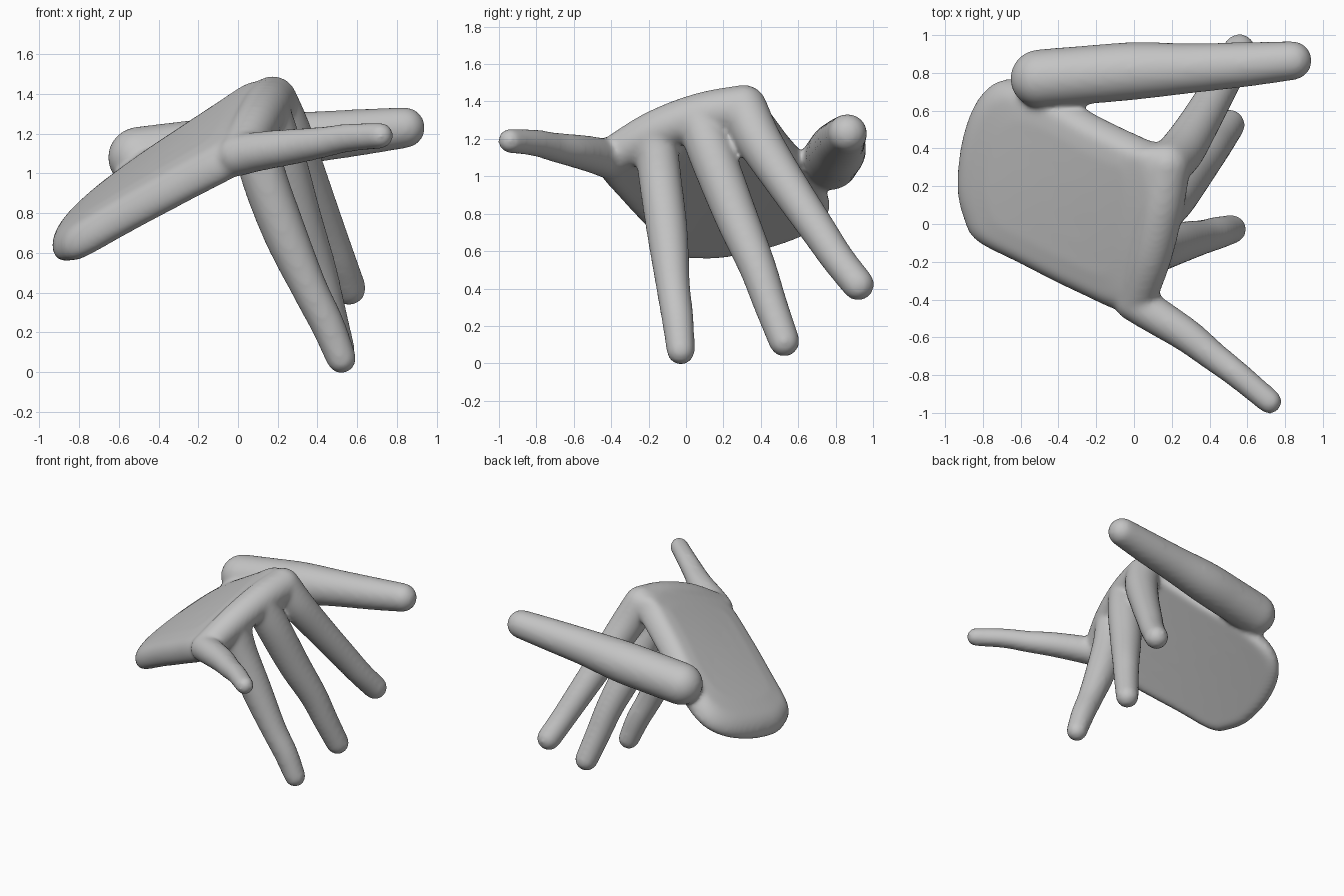
import bpy, bmesh, math
from mathutils import Vector

if "Cube" in bpy.data.objects:
    bpy.data.objects.remove(bpy.data.objects["Cube"])

skin = bpy.data.materials.new("plain grey")
skin.use_nodes = True
GREY = (0.55, 0.55, 0.55, 1)
skin.diffuse_color = GREY
skin.node_tree.nodes["Principled BSDF"].inputs["Base Color"].default_value = GREY


def spline(p, i, t, closed):
    """Catmull-Rom point between p[i] and p[i + 1]."""
    n = len(p)
    pick = (lambda k: p[k % n]) if closed else (lambda k: p[min(max(k, 0), n - 1)])
    a, b, c, d = (Vector(pick(i + k)) for k in (-1, 0, 1, 2))
    return 0.5 * (2 * b + (c - a) * t + (2 * a - 5 * b + 4 * c - d) * t * t
                  + (3 * b - a - 3 * c + d) * t ** 3)


def loft(bm, rings):
    """Skin a list of point rings and close both ends."""
    loops = [[bm.verts.new(co) for co in ring] for ring in rings]
    n = len(loops[0])
    for lo, hi in zip(loops, loops[1:]):
        for i in range(n):
            j = (i + 1) % n
            bm.faces.new((lo[i], lo[j], hi[j], hi[i]))
    bm.faces.new(loops[0][::-1])
    bm.faces.new(loops[-1])


def finger(bm, points, sides=24):
    """Tapered round-ended tube through (x, y, z, radius) points."""
    path = [spline(points, i, t / 6, False)
            for i in range(len(points) - 1) for t in range(6)]
    path.append(Vector(points[-1]))
    stations = []
    for k, p in enumerate(path):
        a, b = path[max(k - 1, 0)], path[min(k + 1, len(path) - 1)]
        stations.append((p.xyz, (b.xyz - a.xyz).normalized(), p.w))
    caps = [math.radians(d) for d in (15, 30, 45, 60, 75, 87)]
    c, d, r = stations[0]
    start = [(c - d * r * math.sin(a), d, r * math.cos(a)) for a in reversed(caps)]
    c, d, r = stations[-1]
    end = [(c + d * r * math.sin(a), d, r * math.cos(a)) for a in caps]
    side = Vector((0.9, 0.5, 0.3))
    rings = []
    for c, d, r in start + stations + end:
        side = (side - d * side.dot(d)).normalized()
        up = d.cross(side)
        rings.append([c + r * (side * math.cos(q) + up * math.sin(q))
                      for q in (2 * math.pi * i / sides for i in range(sides))])
    loft(bm, rings)


def palm_height(x, y):
    """Sloping, slightly twisted and arched mid-surface of the palm."""
    return 1.225 + 0.70 * x + 0.27 * y + 0.08 * x * y - 0.08 * y * y


def palm(bm, outline):
    """Slab with a flat underside, domed back and low rounded rim."""
    edge = [spline(outline, i, t / 5, True) for i in range(len(outline)) for t in range(5)]
    centre = sum(edge, Vector((0, 0))) / len(edge)
    normal = Vector((-0.63, -0.27, 1)).normalized()

    def ring(scale, lift):
        out = []
        for e in edge:
            p = centre + (e - centre) * scale
            half = 0.095 + 0.012 * p.x
            out.append(Vector((p.x, p.y, palm_height(p.x, p.y))) + normal * half * lift)
        return out

    inner = (0.15, 0.4, 0.65)
    rings = [ring(f, -1) for f in inner]
    for a in (math.radians(d) for d in range(-90, 1, 15)):
        rings.append(ring(0.88 + 0.12 * math.cos(a), -0.3 + 0.7 * math.sin(a)))
    for a in (math.radians(d) for d in range(15, 91, 15)):
        rings.append(ring(0.80 + 0.20 * math.cos(a), -0.3 + 1.3 * math.sin(a)))
    rings += [ring(f, 1.08) for f in reversed(inner)]
    loft(bm, rings)


bm = bmesh.new()
palm(bm, [(-0.935, 0.2), (-0.91, 0.45), (-0.83, 0.66), (-0.70, 0.76), (-0.5, 0.72),
          (-0.28, 0.60), (-0.18, 0.545), (0.04, 0.44), (0.16, 0.39), (0.2, 0.2),
          (0.17, -0.1), (0.11, -0.36), (0.0, -0.48), (-0.3, -0.36), (-0.6, -0.21),
          (-0.83, -0.09), (-0.9, 0.03)])
# Knuckle ridge joining the finger roots
finger(bm, [(0.01, -0.40, 1.10, 0.105), (0.085, -0.17, 1.235, 0.115),
            (0.14, 0.08, 1.325, 0.122), (0.175, 0.31, 1.365, 0.125)])
# Little, ring, middle and index fingers
finger(bm, [(0.0, -0.41, 1.09, 0.105), (0.1, -0.475, 1.11, 0.1),
            (0.28, -0.59, 1.135, 0.09), (0.42, -0.7, 1.155, 0.079),
            (0.55, -0.80, 1.178, 0.072), (0.717, -0.94, 1.19, 0.066)])
finger(bm, [(0.085, -0.16, 1.2, 0.113), (0.125, -0.14, 1.0, 0.115),
            (0.235, -0.1, 0.7, 0.11), (0.36, -0.07, 0.42, 0.092),
            (0.45, -0.045, 0.24, 0.086), (0.52, -0.028, 0.068, 0.076)])
finger(bm, [(0.145, 0.07, 1.3, 0.122), (0.21, 0.145, 1.1, 0.124),
            (0.305, 0.27, 0.78, 0.115), (0.395, 0.38, 0.52, 0.1),
            (0.45, 0.45, 0.32, 0.091), (0.505, 0.525, 0.118, 0.083)])
finger(bm, [(0.175, 0.31, 1.365, 0.125), (0.25, 0.385, 1.2, 0.122),
            (0.34, 0.525, 0.98, 0.109), (0.45, 0.715, 0.7, 0.096),
            (0.505, 0.81, 0.56, 0.09), (0.558, 0.92, 0.422, 0.087)])
# Thumb
finger(bm, [(-0.5, 0.77, 1.08, 0.155), (-0.25, 0.79, 1.11, 0.155),
            (0.0, 0.81, 1.14, 0.153), (0.3, 0.825, 1.175, 0.133),
            (0.6, 0.845, 1.205, 0.118), (0.838, 0.865, 1.23, 0.104)])

bmesh.ops.recalc_face_normals(bm, faces=bm.faces)
mesh = bpy.data.meshes.new("hand")
bm.to_mesh(mesh)
bm.free()
mesh.materials.append(skin)
hand = bpy.data.objects.new("hand", mesh)
bpy.context.collection.objects.link(hand)

# Fuse the parts into one soft skin with webbing between the fingers
fuse = hand.modifiers.new("fuse", "REMESH")
fuse.mode = "VOXEL"
fuse.voxel_size = 0.015
fuse.use_smooth_shade = True
soften = hand.modifiers.new("soften", "SMOOTH")
soften.factor = 0.5
soften.iterations = 14
